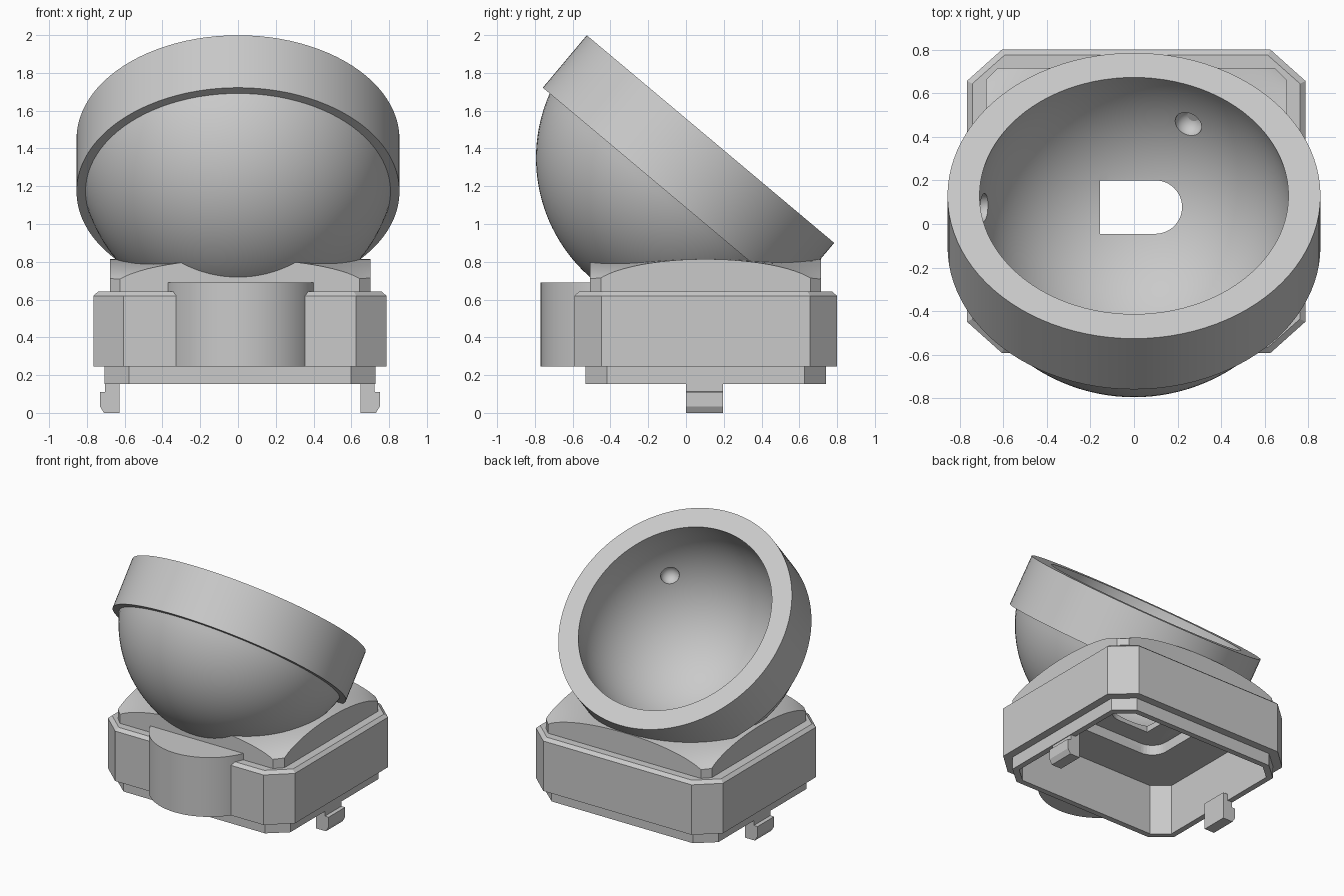
import bpy, bmesh, math
from mathutils import Matrix, Vector

cube = bpy.data.objects.get("Cube")
if cube:
    bpy.data.objects.remove(cube, do_unlink=True)

grey = bpy.data.materials.new("plain_grey")
grey.use_nodes = True
GREY = (0.59, 0.59, 0.59, 1)
grey.diffuse_color = GREY
grey.node_tree.nodes["Principled BSDF"].inputs["Base Color"].default_value = GREY

CX, CY = 0.01, 0.104                      # middle of the base
TILT = (Matrix.Translation((0, 0.046, 1.35))
        @ Matrix.Rotation(math.radians(-40), 4, 'X'))   # bowl frame


def finish(name, bm):
    bmesh.ops.recalc_face_normals(bm, faces=bm.faces)
    mesh = bpy.data.meshes.new(name)
    bm.to_mesh(mesh)
    bm.free()
    obj = bpy.data.objects.new(name, mesh)
    bpy.context.collection.objects.link(obj)
    mesh.materials.append(grey)
    return obj


def loft(name, levels):
    """Closed solid through a stack of equal outlines: [(points, z), ...]"""
    bm = bmesh.new()
    rings = [[bm.verts.new((x, y, z)) for x, y in pts] for pts, z in levels]
    n = len(rings[0])
    for a, b in zip(rings, rings[1:]):
        for i in range(n):
            j = (i + 1) % n
            bm.faces.new((a[i], a[j], b[j], b[i]))
    bm.faces.new(rings[0])
    bm.faces.new(rings[-1])
    return finish(name, bm)


def octagon(inset, cut_x=0.16, cut_y=0.143):
    hx, hy, shrink = 0.776 - inset, 0.695 - inset, 0.5 * inset
    quarter = [(hx, hy - cut_y + shrink), (hx - cut_x + shrink, hy)]
    half = quarter + [(-x, y) for x, y in reversed(quarter)]
    return [(CX + x, CY + y) for x, y in half + [(-x, -y) for x, y in half]]


def arc(cx, cy, r, start, end, n):
    angles = [math.radians(start + (end - start) * i / n) for i in range(n + 1)]
    return [(cx + r * math.cos(a), cy + r * math.sin(a)) for a in angles]


def ball(name, radius, centre, segments=64):
    bm = bmesh.new()
    bmesh.ops.create_uvsphere(bm, u_segments=segments, v_segments=segments // 2,
                              radius=radius, matrix=Matrix.Translation(centre))
    return finish(name, bm)


def boolean(obj, cutter, operation='DIFFERENCE'):
    mod = obj.modifiers.new("cut", 'BOOLEAN')
    mod.operation, mod.solver, mod.object = operation, 'EXACT', cutter
    bpy.context.view_layer.objects.active = obj
    bpy.ops.object.modifier_apply(modifier=mod.name)


def smooth(obj, degrees=30):
    bpy.ops.object.select_all(action='DESELECT')
    obj.select_set(True)
    bpy.context.view_layer.objects.active = obj
    bpy.ops.object.shade_smooth_by_angle(angle=math.radians(degrees))


# Base block with stepped lower rim and chamfered top
housing = loft("base_housing", [(octagon(0.058), 0.152), (octagon(0.058), 0.245),
                                (octagon(0), 0.245), (octagon(0), 0.62),
                                (octagon(0.025), 0.642)])

# Rounded boss on the front
boss = loft("front_boss", [(arc(0.014, -0.355, 0.415, 180, 360, 48), z)
                           for z in (0.245, 0.69)])

# Cushion top: square footprint, each side ending in a low arch
bm = bmesh.new()
N = 32
steps = [math.sin(math.pi * (i / N - 0.5)) for i in range(N + 1)]
grid = [[bm.verts.new((0.012 + 0.69 * u, 0.103 + 0.614 * v,
                       0.64 + 0.174 * math.sqrt(max(0, 1 - (u * v) ** 2))))
         for u in steps] for v in steps]
for r0, r1 in zip(grid, grid[1:]):
    for i in range(N):
        bm.faces.new((r0[i], r0[i + 1], r1[i + 1], r1[i]))
rim = [e for e in bm.edges if e.is_boundary]
skirt = bmesh.ops.extrude_edge_only(bm, edges=rim)["geom"]
for v in skirt:
    if isinstance(v, bmesh.types.BMVert):
        v.co.z = 0.6
bmesh.ops.holes_fill(bm, edges=[e for e in bm.edges if e.is_boundary])
cushion = finish("cushion_top", bm)

# Tilted bowl with a thick collar, spun from one closed section
R_IN, R_OUT, TOP, LOW = 0.72, 0.84, 0.13, -0.232
outer = arc(0, 0, R_OUT, math.degrees(math.asin(LOW / R_OUT)), -90, 28)
inner = arc(0, 0, R_IN, -90, math.degrees(math.asin(TOP / R_IN)), 32)
section = [(0.855, TOP), (0.855, LOW)] + outer + inner
bm = bmesh.new()
verts = [bm.verts.new((max(r, 0), 0, h)) for r, h in section]
edges = [bm.edges.new((a, b)) for a, b in zip(verts, verts[1:] + verts[:1])
         if a.co.x + b.co.x > 1e-4]
bmesh.ops.spin(bm, geom=verts + edges, cent=(0, 0, 0), axis=(0, 0, 1),
               angle=math.tau, steps=96, use_duplicate=False)
bmesh.ops.remove_doubles(bm, verts=bm.verts, dist=1e-4)
bmesh.ops.transform(bm, matrix=TILT, verts=bm.verts)
bowl = finish("tilted_bowl", bm)

# Openings: underside cavity, sensor recess, D-shaped slot, room for the bowl
cavity = loft("cavity_cutter", [(octagon(0.1), z) for z in (0.1, 0.53)])
recess_outline = (arc(0.25, 0.21, 0.12, 0, 90, 8) + arc(-0.22, 0.21, 0.12, 90, 180, 8)
                  + arc(-0.22, -0.07, 0.12, 180, 270, 8)
                  + arc(0.25, -0.07, 0.12, 270, 360, 8))
recess = loft("recess_cutter", [(recess_outline, z) for z in (0.4, 0.605)])
slot_outline = [(-0.155, 0.2), (-0.155, -0.045)] + arc(0.098, 0.0775, 0.1225, -90, 90, 24)
slot = loft("slot_cutter", [(slot_outline, z) for z in (0.3, 0.9)])
socket = ball("socket_cutter", 0.78, TILT.translation)
footprint = loft("footprint_cutter", [(octagon(0.083, 0.1, 0.1), z) for z in (0.5, 0.9)])

# Three bearing seats sunk into the bowl wall
seats = [ball("seat_cutter", 0.065, TILT.translation + R_IN * Vector(d).normalized(), 24)
         for d in ((-0.69, 0.03, -0.2), (0.25, 0.414, -0.533), (0.477, -0.537, 0.061))]

boolean(cushion, footprint, 'INTERSECT')
for part, cutters in ((housing, [cavity, socket, recess, slot]),
                      (boss, [cavity, socket]),
                      (cushion, [socket, recess, slot]),
                      (bowl, [cavity, recess, slot] + seats)):
    for cutter in cutters:
        boolean(part, cutter)
for cutter in [cavity, recess, slot, socket, footprint] + seats:
    bpy.data.objects.remove(cutter, do_unlink=True)

# Snap clips under both sides
for side, name in ((-1, "right_clip"), (1, "left_clip")):
    bm = bmesh.new()
    shape = [(0.638, 0), (0.72, 0), (0.741, 0.035), (0.741, 0.11),
             (0.713, 0.112), (0.713, 0.2), (0.638, 0.2)]
    face = bm.faces.new([bm.verts.new((CX + side * x, 0, z)) for x, z in shape])
    new = bmesh.ops.extrude_face_region(bm, geom=[face])["geom"]
    bmesh.ops.translate(bm, vec=(0, 0.197, 0),
                        verts=[v for v in new if isinstance(v, bmesh.types.BMVert)])
    finish(name, bm)

for part in (boss, cushion, bowl):
    smooth(part)
